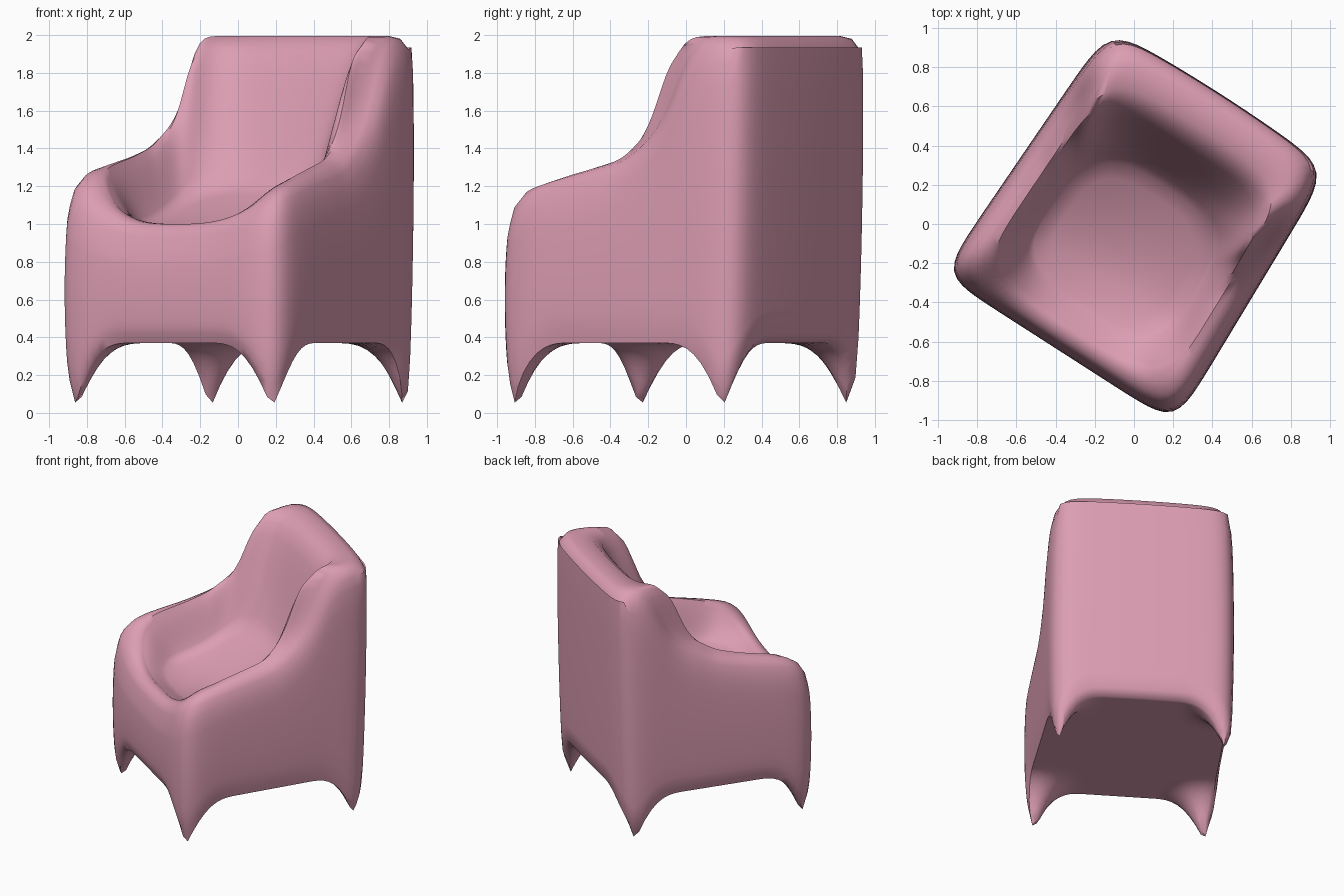
import bpy, bmesh, math

if "Cube" in bpy.data.objects:
    bpy.data.objects.remove(bpy.data.objects["Cube"], do_unlink=True)

SEG = 144
N = 10
CORNER = 2 ** (-1 / N)
LEG_U, LEG_V = 0.655, 0.695       # half size of the rectangle carrying the legs
MID_U, MID_V = 0.025, -0.01       # its centre
# Height of each armrest and wing along the depth
LEFT_ARM = [(-0.7, 1.14), (-0.58, 1.19), (-0.33, 1.26), (0.0, 1.34), (0.13, 1.43), (0.2, 1.51),
            (0.27, 1.61), (0.35, 1.82), (0.41, 1.94), (0.5, 1.995), (0.9, 1.995)]
RIGHT_ARM = [(-0.7, 1.22), (-0.58, 1.26), (-0.45, 1.3), (-0.16, 1.355), (0.04, 1.41),
             (0.25, 1.53), (0.37, 1.66), (0.43, 1.81), (0.5, 1.96), (0.57, 1.995), (0.9, 1.995)]


def clamp(x):
    return max(0.0, min(1.0, x))


def outline(half, front, back, n=N, shift=0.02):
    """Rounded rectangle, narrower at the back and with a bowed back edge."""
    pts = []
    for i in range(SEG):
        a = 2 * math.pi * i / SEG
        c, s = math.cos(a), math.sin(a)
        r = (abs(c) ** n + abs(s) ** n) ** (-1 / n)
        c, s = c * r, s * r
        v = (front + back) / 2 + (back - front) / 2 * s
        pts.append((shift + half * c * (1 - 0.04 * v),
                    v + 0.025 * max(0.0, s) * (1 - c * c)))
    return pts


def profile(table, v):
    for (v0, z0), (v1, z1) in zip(table, table[1:]):
        if v <= v1:
            return z0 + (z1 - z0) * clamp((v - v0) / (v1 - v0))


def rim_height(u, v):
    side = clamp(0.5 + u / 0.8)
    z = side * profile(LEFT_ARM, v) + (1 - side) * profile(RIGHT_ARM, v)
    if v < -0.3:  # dip in the middle of the front
        z -= (z - 1.0) * (1 - clamp(abs(u) / 0.58) ** 3)
    return z


def leg_drop(u, v):
    d = math.hypot(abs(u - MID_U) - LEG_U * CORNER, abs(v - MID_V) - LEG_V * CORNER)
    return 0.36 * clamp(1 - d / 0.37) ** 3


def seat_height(u, v):
    return 0.94 + 0.26 * clamp((v + 0.35) / 0.6) ** 1.6 + 0.06 * clamp(abs(u) / 0.42) ** 2


# Rim heights, softened along the edge
rim = [rim_height(u, v) for u, v in outline(0.585, -0.65, 0.69, N, 0)]
for _ in range(3):
    rim = [(rim[i - 1] + 2 * rim[i] + rim[(i + 1) % SEG]) / 4 for i in range(SEG)]

rings = []
# Underside with the four pointed legs
for s in (0.25, 0.5, 0.6, 0.68, 0.74, 0.79, 0.84, 0.88, 0.92, 0.96, 1.0):
    ring = outline(LEG_U * s, MID_V - LEG_V * s, MID_V + LEG_V * s, N, MID_U)
    rings.append([(u, v, 0.37 - leg_drop(u, v)) for u, v in ring])

# Outer walls, slightly bulged
for k in range(13):
    t = k / 12
    bulge = 0.02 * math.sin(math.pi * t) ** 0.5
    ring = outline(0.67 + bulge, -0.73 - bulge, 0.735 + 0.035 * t + bulge * 0.5)
    row = []
    for i, (u, v) in enumerate(ring):
        low = 0.42 - leg_drop(u, v)
        shoulder = 0.06 if v > 0.7 else 0.15
        high = rim[i] - shoulder
        row.append((u, v, low + (high - low) * t))
    rings.append(row)

# Rolled rim: half width, front, back, drop, corner shape
for half, front, back, drop, n in ((0.652, -0.715, 0.765, 0.07, 10), (0.62, -0.688, 0.74, 0.015, 9),
                                   (0.585, -0.65, 0.69, 0, 8), (0.555, -0.62, 0.57, 0, 6)):
    ring = outline(half, front, back, n)
    rings.append([(u, v, rim[i] - drop) for i, (u, v) in enumerate(ring)])

# Inner walls sloping down to the seat
for k in range(1, 9):
    t = k / 8
    mix = 0.5 * t + 0.5 * t * t * (3 - 2 * t)
    ring = outline(0.555 - 0.135 * t, -0.62 + 0.14 * t, 0.53 - 0.31 * t, 6 - 2.5 * t)
    rings.append([(u, v, rim[i] - 0.01 + (seat_height(u, v) - rim[i] + 0.01) * mix)
                  for i, (u, v) in enumerate(ring)])

# Seat
for s in (0.8, 0.55, 0.3, 0.1):
    ring = outline(0.42 * s, -0.13 - 0.35 * s, -0.13 + 0.35 * s, 3.5)
    rings.append([(u, v, seat_height(u, v)) for u, v in ring])

# Skin the rings into one closed shell
bm = bmesh.new()
loops = [[bm.verts.new(p) for p in ring] for ring in rings]
for a, b in zip(loops, loops[1:]):
    for i in range(SEG):
        j = (i + 1) % SEG
        bm.faces.new((a[i], a[j], b[j], b[i]))
bm.faces.new(loops[0][::-1])
bm.faces.new(loops[-1])
bmesh.ops.recalc_face_normals(bm, faces=bm.faces[:])
mesh = bpy.data.meshes.new("armchair")
bm.to_mesh(mesh)
bm.free()

pink = bpy.data.materials.new("dusty_pink")
pink.use_nodes = True
color = (0.72, 0.34, 0.45, 1)
pink.diffuse_color = color
pink.node_tree.nodes["Principled BSDF"].inputs["Base Color"].default_value = color
mesh.materials.append(pink)

chair = bpy.data.objects.new("armchair", mesh)
bpy.context.collection.objects.link(chair)
chair.rotation_euler.z = math.radians(-32.7)
bpy.context.view_layer.objects.active = chair
chair.select_set(True)
bpy.ops.object.shade_smooth_by_angle(angle=math.radians(55))
